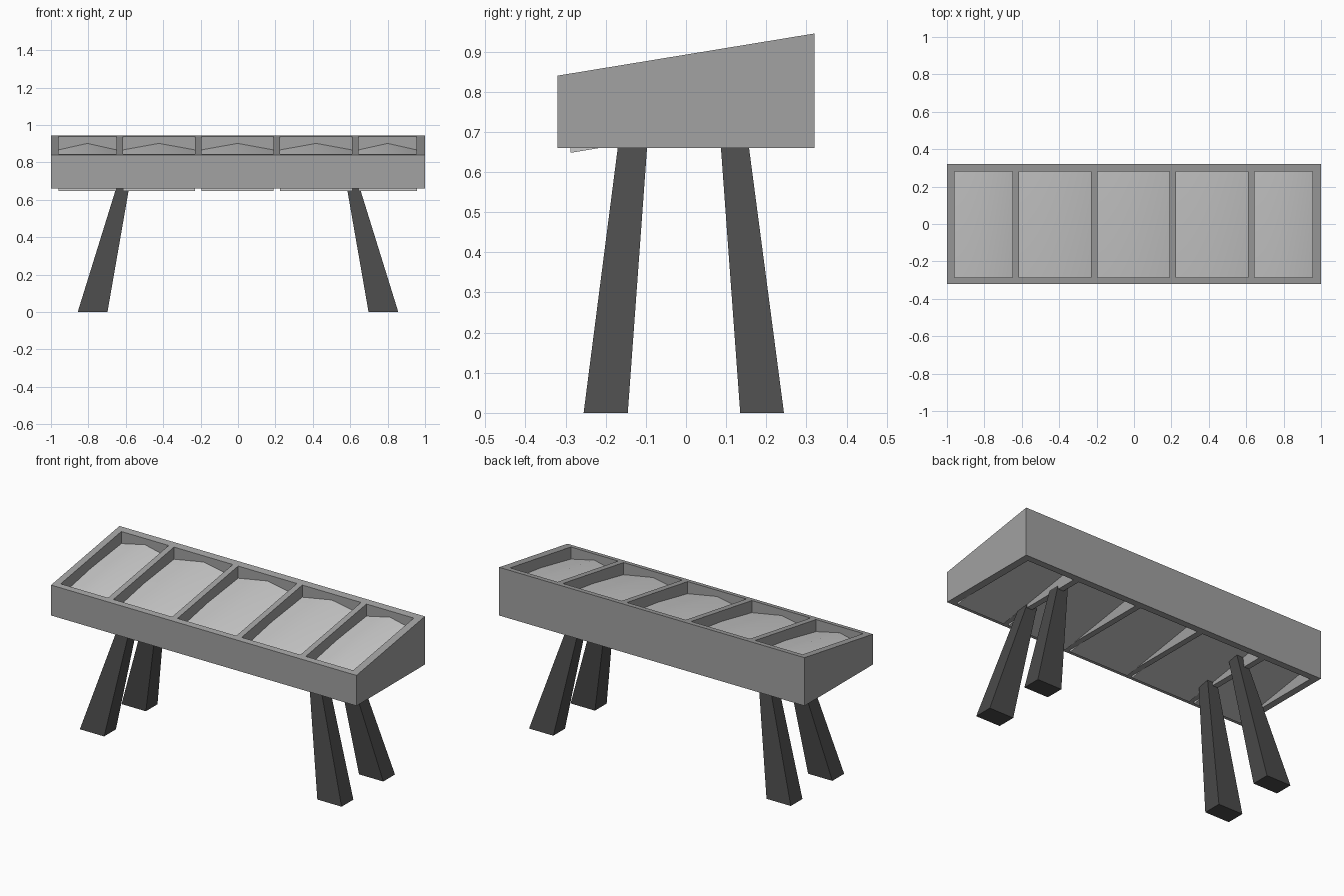
import bpy, bmesh, math

if "Cube" in bpy.data.objects:
    bpy.data.objects.remove(bpy.data.objects["Cube"])

SLOPE = 0.105 / 0.64
BASE = 0.66
BAYS = [(-0.96, -0.65), (-0.615, -0.23), (-0.195, 0.19), (0.225, 0.61), (0.645, 0.955)]
Y0, Y1 = -0.287, 0.28


def rim(y):
    return 0.84 + SLOPE * (y + 0.32)


def material(name, v):
    m = bpy.data.materials.new(name)
    m.diffuse_color = (v, v, v, 1)
    m.use_nodes = True
    m.node_tree.nodes["Principled BSDF"].inputs["Base Color"].default_value = m.diffuse_color
    return m


def finish(bm, name, mat=None):
    bmesh.ops.recalc_face_normals(bm, faces=bm.faces[:])
    me = bpy.data.meshes.new(name)
    bm.to_mesh(me)
    bm.free()
    ob = bpy.data.objects.new(name, me)
    bpy.context.collection.objects.link(ob)
    if mat:
        me.materials.append(mat)
    return ob


def plate(xs, ys, height, floor, skip=lambda i, j: False):
    """Grid surface with holes, extruded down to a floor height."""
    bm = bmesh.new()
    v = [[bm.verts.new((x, y, height(i, j))) for j, y in enumerate(ys)]
         for i, x in enumerate(xs)]
    for i in range(len(xs) - 1):
        for j in range(len(ys) - 1):
            if not skip(i, j):
                bm.faces.new((v[i][j], v[i + 1][j], v[i + 1][j + 1], v[i][j + 1]))
    top = bm.faces[:]
    ext = bmesh.ops.extrude_face_region(bm, geom=top, use_keep_orig=True)
    for g in ext["geom"]:
        if isinstance(g, bmesh.types.BMVert):
            g.co.z = floor(g.co.y)
    return bm


# Sloped tray frame with five open bays
xs = [-1.0] + [x for bay in BAYS for x in bay] + [1.0]
ys = [-0.32, Y0, Y1, 0.32]
bm = plate(xs, ys, lambda i, j: rim(ys[j]), lambda y: BASE,
           lambda i, j: j == 1 and i % 2 == 1)
bmesh.ops.recalc_face_normals(bm, faces=bm.faces[:])
bmesh.ops.dissolve_limit(bm, angle_limit=math.radians(1),
                         verts=bm.verts[:], edges=bm.edges[:])
finish(bm, "tray_frame", material("frame_grey", 0.36))

# Gently mounded filling in each bay, with a sloping underside
BUMP = [[0, 0.01, 0], [0.035, 0.04, 0.035], [0, 0.01, 0]]
fill_mat = material("filling_grey", 0.6)
e = 0.001
for n, (a, b) in enumerate(BAYS):
    fx = [a - e, (a + b) / 2, b + e]
    fy = [Y0 - e, (Y0 + Y1) / 2, Y1 + e]
    bm = plate(fx, fy, lambda i, j: rim(fy[j]) - 0.072 + BUMP[i][j],
               lambda y: 0.648 + SLOPE * (y - Y0))
    ob = finish(bm, f"bay_filling_{n + 1}", fill_mat)
    for p in ob.data.polygons:
        p.use_smooth = True
    bpy.context.view_layer.objects.active = ob
    ob.select_set(True)
    bpy.ops.object.shade_smooth_by_angle(angle=math.radians(40))
    ob.select_set(False)

# Splayed tapered legs, running up to the filling underside
leg_mat = material("leg_dark_grey", 0.07)


def leg(name, side, low_y, high_y, top):
    low = (-0.857, -0.698, *low_y)
    high = (-0.652, -0.583, *high_y)
    t = top / BASE
    end = [p + (q - p) * t for p, q in zip(low, high)]
    bm = bmesh.new()
    rings = []
    for (x0, x1, y0, y1), z in ((low, 0), (end, top)):
        rings.append([bm.verts.new((-side * x, y, z))
                      for x, y in ((x0, y0), (x1, y0), (x1, y1), (x0, y1))])
    for r in rings:
        bm.faces.new(r)
    for k in range(4):
        m = (k + 1) % 4
        bm.faces.new((rings[0][k], rings[0][m], rings[1][m], rings[1][k]))
    finish(bm, name, leg_mat)


for side, label in ((-1, "left"), (1, "right")):
    leg(f"front_leg_{label}", side, (-0.255, -0.145), (-0.17, -0.097), 0.69)
    leg(f"back_leg_{label}", side, (0.135, 0.244), (0.087, 0.157), 0.73)
